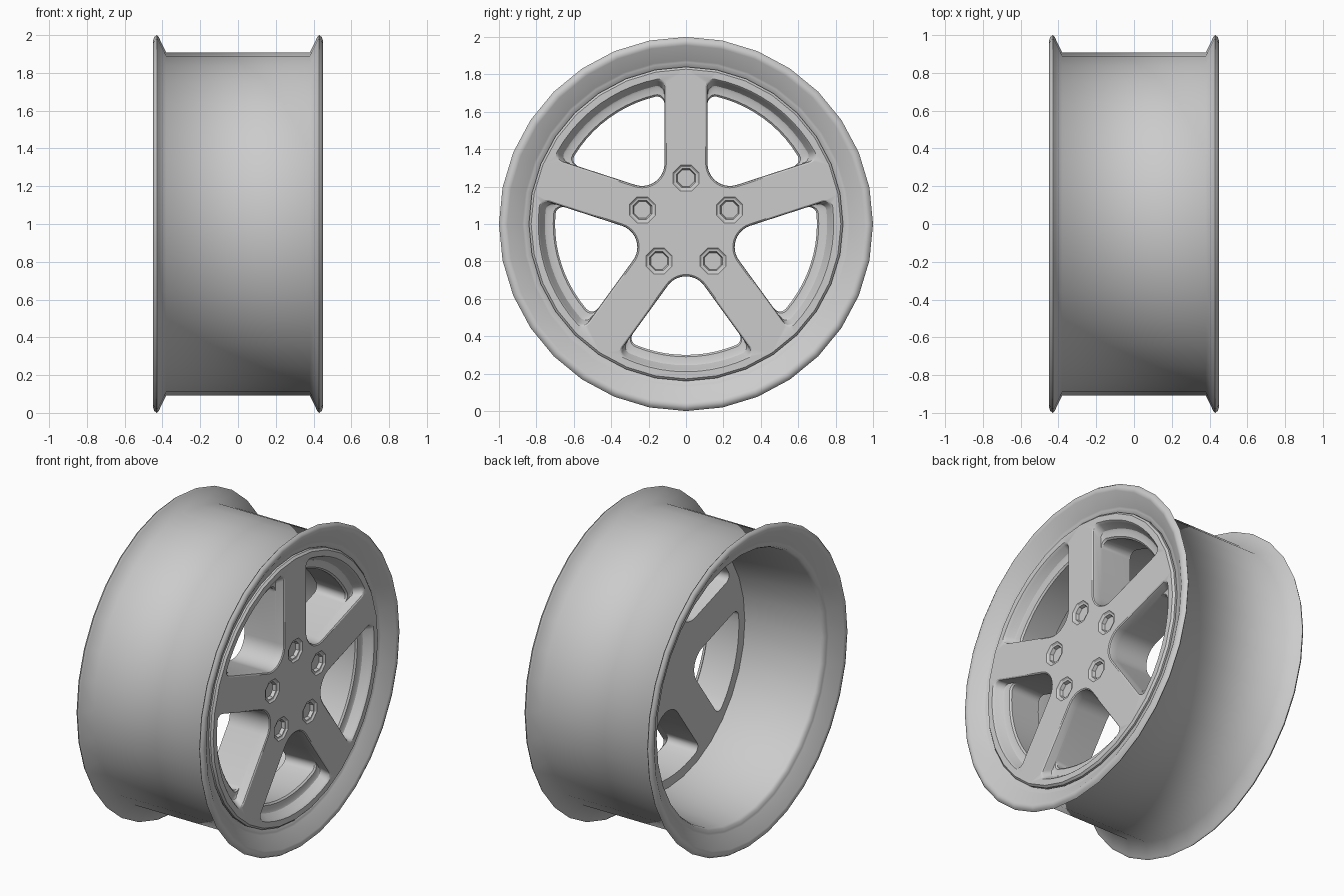
import bpy, bmesh
from math import sin, cos, asin, pi, radians
from mathutils import Vector

if "Cube" in bpy.data.objects:
    bpy.data.objects.remove(bpy.data.objects["Cube"])

metal = bpy.data.materials.new("light_grey_metal")
metal.use_nodes = True
grey = (0.6, 0.6, 0.6, 1)
metal.diffuse_color = grey
metal.node_tree.nodes["Principled BSDF"].inputs["Base Color"].default_value = grey

SEGMENTS = 32
SPOKES = 5
HALF = pi / SPOKES
SPOKE_HALF_WIDTH = 0.115
FRONT, BACK = 0.405, 0.125
LUG_CIRCLE = 0.245


def finish(bm, name, angle):
    """Turn a bmesh into a smooth shaded metal object."""
    bmesh.ops.recalc_face_normals(bm, faces=bm.faces)
    mesh = bpy.data.meshes.new(name)
    bm.to_mesh(mesh)
    bm.free()
    mesh.materials.append(metal)
    obj = bpy.data.objects.new(name, mesh)
    bpy.context.collection.objects.link(obj)
    bpy.ops.object.select_all(action='DESELECT')
    obj.select_set(True)
    bpy.context.view_layer.objects.active = obj
    bpy.ops.object.shade_smooth_by_angle(angle=radians(angle))


def loop(bm, points, x):
    """Ring of vertices in the wheel plane at depth x."""
    return [bm.verts.new((x, u, v + 1)) for u, v in points]


def bridge(bm, a, b):
    for i in range(len(a)):
        j = (i + 1) % len(a)
        bm.faces.new((a[i], a[j], b[j], b[i]))


def circle(r, n, centre=(0, 0), start=0.0):
    return [(centre[0] + r * cos(start + 2 * pi * i / n),
             centre[1] + r * sin(start + 2 * pi * i / n)) for i in range(n)]


def arc(cx, r, a, b, n, cy=0.0):
    return [Vector((cx + r * cos(a + (b - a) * i / n),
                    cy + r * sin(a + (b - a) * i / n))) for i in range(n + 1)]


def window(turn, outer, width):
    """Rounded opening between two spokes, centred on the angle turn."""
    fillet = 0.04
    theta = HALF - asin((width + fillet) / (outer - fillet))
    hub = 0.40
    c = Vector((cos(theta), sin(theta))) * (outer - fillet)
    side = HALF + pi / 2
    half = arc(0, outer, 0, theta, 5)
    half += arc(c.x, fillet, theta, side, 5, c.y)[1:]
    half += arc(hub, hub * sin(HALF) - width, side, pi, 6)
    mirrored = [Vector((p.x, -p.y)) for p in half[-2:0:-1]]
    return [(p.x * cos(turn) - p.y * sin(turn), p.x * sin(turn) + p.y * cos(turn))
            for p in half + mirrored]


def fill(bm, loops):
    """Flat face bounded by the first loop, with holes for the others."""
    edges = []
    for ring in loops:
        for a, b in zip(ring, ring[1:] + ring[:1]):
            edges.append(bm.edges.get((a, b)) or bm.edges.new((a, b)))
    bmesh.ops.triangle_fill(bm, use_beauty=True, edges=edges, normal=(1, 0, 0))


# Rim: flared lip on each side, barrel narrowing inside towards the spokes
lip_profile = [
    (0.38, 0.907), (0.42, 0.99), (0.43, 1.0), (0.443, 0.99), (0.45, 0.972),
    (0.445, 0.955), (0.392, 0.875), (0.387, 0.865), (0.385, 0.845)]
rim_profile = (lip_profile + [(0.36, 0.83), (BACK, 0.77), (-0.365, 0.835)]
               + [(-x, r) for x, r in reversed(lip_profile)])
bm = bmesh.new()
rings = [loop(bm, circle(r, SEGMENTS), x) for x, r in rim_profile]
for a, b in zip(rings, rings[1:] + rings[:1]):
    bridge(bm, a, b)
finish(bm, "rim", 75)

# Spoke disc: thick plate with five ledged windows and five lug recesses
bm = bmesh.new()
front = [loop(bm, circle(0.828, SEGMENTS), FRONT)]
back = [loop(bm, circle(0.77, SEGMENTS), BACK)]
shoulder = loop(bm, circle(0.84, SEGMENTS), FRONT - 0.012)
side = loop(bm, circle(0.84, SEGMENTS), FRONT - 0.05)
for a, b in ((front[0], shoulder), (shoulder, side), (side, back[0])):
    bridge(bm, a, b)

w = SPOKE_HALF_WIDTH
window_layers = [
    (0.79, w - 0.01, FRONT), (0.785, w - 0.003, FRONT - 0.005),
    (0.78, w, FRONT - 0.015), (0.755, w, FRONT - 0.055),
    (0.745, w, FRONT - 0.06), (0.71, w, FRONT - 0.062),
    (0.70, w, FRONT - 0.072), (0.71, w, BACK)]
lug_layers = [(0.075, FRONT), (0.066, FRONT - 0.008),
              (0.055, FRONT - 0.01), (0.048, FRONT - 0.03)]

for k in range(SPOKES):
    spoke = pi / 2 + 2 * HALF * k
    cuts = [loop(bm, window(spoke + HALF, r, width), x)
            for r, width, x in window_layers]
    for a, b in zip(cuts, cuts[1:]):
        bridge(bm, a, b)
    front.append(cuts[0])
    back.append(cuts[-1])

    # Stepped lug recess
    centre = (LUG_CIRCLE * cos(spoke), LUG_CIRCLE * sin(spoke))
    lugs = [loop(bm, circle(r, 8, centre, pi / 8), x) for r, x in lug_layers]
    for a, b in zip(lugs, lugs[1:]):
        bridge(bm, a, b)
    bm.faces.new(lugs[-1])
    front.append(lugs[0])

fill(bm, front)
fill(bm, back)
finish(bm, "spoke_disc", 28)
